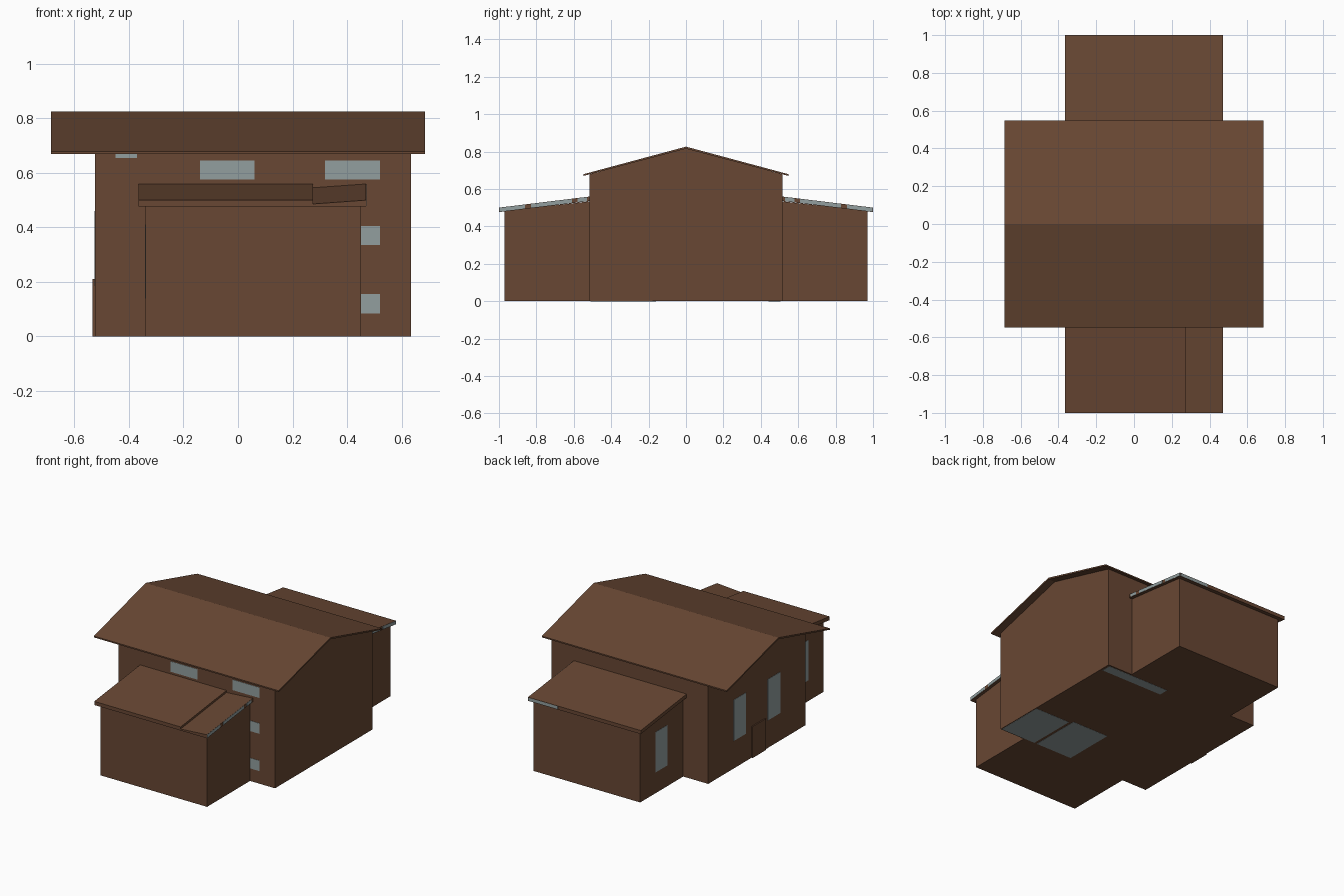
import bpy

if "Cube" in bpy.data.objects:
    bpy.data.objects.remove(bpy.data.objects["Cube"])


def material(name, rgb):
    m = bpy.data.materials.new(name)
    m.diffuse_color = (*rgb, 1)
    m.use_nodes = True
    m.node_tree.nodes["Principled BSDF"].inputs["Base Color"].default_value = m.diffuse_color
    return m


BROWN = material("brown", (0.138, 0.063, 0.033))
GREY = material("window grey", (0.29, 0.345, 0.345))


def build(name, verts, faces, mat):
    me = bpy.data.meshes.new(name)
    me.from_pydata(verts, [], faces)
    me.materials.append(mat)
    ob = bpy.data.objects.new(name, me)
    bpy.context.collection.objects.link(ob)
    # consistent outward normals
    import bmesh
    bm = bmesh.new()
    bm.from_mesh(me)
    bmesh.ops.recalc_face_normals(bm, faces=bm.faces)
    bm.to_mesh(me)
    bm.free()
    return ob


def extrude_x(name, profile, x0, x1, mat=BROWN):
    """Solid made by sweeping a (y, z) profile from x0 to x1."""
    n = len(profile)
    verts = [(x, y, z) for x in (x0, x1) for y, z in profile]
    faces = [tuple(range(n)), tuple(range(n, 2 * n))]
    faces += [(i, (i + 1) % n, n + (i + 1) % n, n + i) for i in range(n)]
    return build(name, verts, faces, mat)


def box(name, x0, x1, y0, y1, z0, z1, mat=GREY):
    return extrude_x(name, [(y0, z0), (y1, z0), (y1, z1), (y0, z1)], x0, x1, mat)


# Main hall with gabled ends
extrude_x("main_walls", [(-0.515, 0), (0.515, 0), (0.515, 0.678), (0, 0.817), (-0.515, 0.678)],
          -0.525, 0.635)
# Thin gable roof
extrude_x("main_roof", [(-0.547, 0.679), (0, 0.826), (0.547, 0.679),
                        (0.547, 0.67), (0, 0.815), (-0.547, 0.67)], -0.685, 0.685)

# Lean-to wings, front and back
for side, s in (("front", -1), ("back", 1)):
    extrude_x(side + "_wing_walls",
              [(s * 0.5, 0), (s * 0.97, 0), (s * 0.97, 0.482), (s * 0.5, 0.535)], -0.34, 0.45)
    slab = [(s * 0.51, 0.56), (s * 1.0, 0.5), (s * 1.0, 0.476), (s * 0.51, 0.536)]
    split = 0.275 if s < 0 else 0.47
    extrude_x(side + "_wing_roof", slab, -0.365, split)
    if s < 0:
        # Slightly sunken strip at the right of the front roof
        strip = extrude_x("front_wing_roof_strip", slab, split, 0.47)
        for v in strip.data.vertices[:2]:
            v.co.z -= 0.014
    # Worn grey patches on the right end of the roof slab
    spans = [(0.53, 0.58), (0.61, 0.83), (0.86, 0.998)]
    for i, (a, b) in enumerate(spans):
        top = lambda y: 0.559 - (y - 0.51) * 0.1224
        extrude_x(f"{side}_roof_end_patch_{i}",
                  [(s * a, top(a)), (s * b, top(b)), (s * b, top(b) - 0.021), (s * a, top(a) - 0.021)],
                  0.468, 0.472, GREY)
    # Side window of the wing
    ya, yb = sorted((s * 0.685, s * 0.81))
    box(side + "_wing_window", -0.342, -0.335, ya, yb, 0.14, 0.41)
    # Small patch under the eave
    ya, yb = sorted((s * 0.51, s * 0.517))
    box(side + "_eave_patch", -0.45, -0.37, ya, yb, 0.655, 0.677)

box("back_roof_edge_patch", 0.25, 0.465, 0.996, 1.0005, 0.478, 0.498)

# Windows of the main front wall
for i, (x0, x1, z0, z1) in enumerate([(-0.14, 0.06, 0.575, 0.645), (0.32, 0.52, 0.575, 0.645),
                                      (0.452, 0.52, 0.335, 0.405), (0.452, 0.52, 0.085, 0.155)]):
    box(f"front_window_{i}", x0, x1, -0.517, -0.51, z0, z1)

# Left wall: two tall windows and a door
for i, y in enumerate((-0.18, 0.18)):
    box(f"left_window_{i}", -0.527, -0.52, y - 0.065, y + 0.065, 0.185, 0.46)
box("door", -0.533, -0.52, -0.085, 0.055, 0, 0.21, BROWN)

# Grey patches on the underside
for i, (x0, x1, y0, y1) in enumerate([(0.37, 0.63, -0.51, -0.18), (0.08, 0.35, -0.51, -0.16),
                                      (0.16, 0.62, 0.44, 0.505)]):
    box(f"floor_patch_{i}", x0, x1, y0, y1, -0.001, 0.004)
